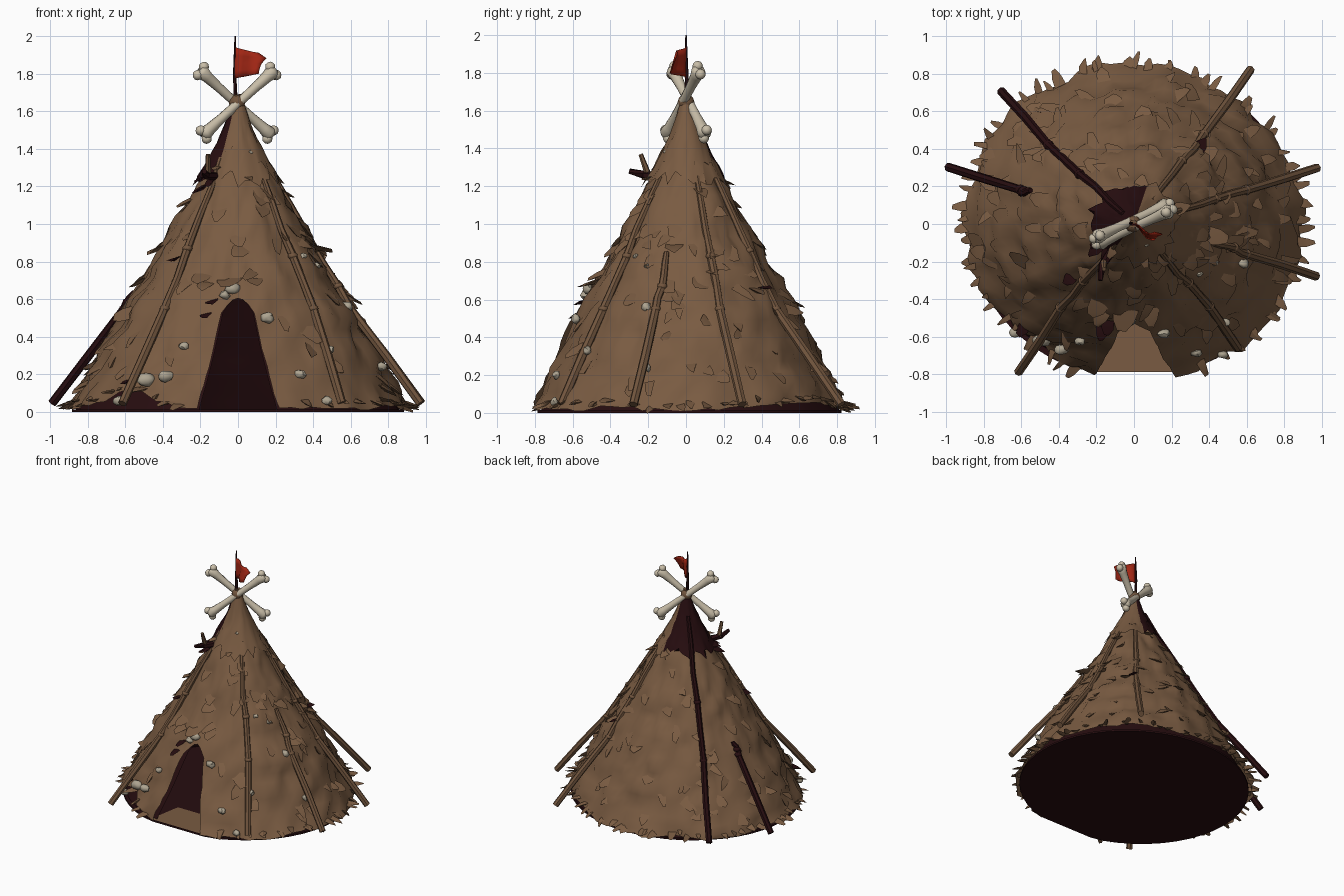
import bpy, bmesh, math, random
from mathutils import Vector, noise

random.seed(7)
cube = bpy.data.objects.get("Cube")
if cube:
    bpy.data.objects.remove(cube)


def material(name, rgb):
    m = bpy.data.materials.new(name)
    m.use_nodes = True
    m.diffuse_color = (*rgb, 1)
    bsdf = m.node_tree.nodes["Principled BSDF"]
    bsdf.inputs["Base Color"].default_value = (*rgb, 1)
    bsdf.inputs["Roughness"].default_value = 0.9
    return m


HIDE = material("brown_hide", (0.192, 0.105, 0.054))
WOOD = material("brown_wood", (0.165, 0.09, 0.047))
DARK = material("dark_maroon", (0.02, 0.004, 0.005))
BONE = material("pale_bone", (0.58, 0.51, 0.39))
CHIP = material("dull_bone", (0.42, 0.37, 0.28))
RED = material("red_cloth", (0.35, 0.019, 0.007))


def finish(name, bm, mats, angle=40):
    me = bpy.data.meshes.new(name)
    bmesh.ops.recalc_face_normals(bm, faces=bm.faces[:])
    bm.to_mesh(me)
    bm.free()
    for m in mats:
        me.materials.append(m)
    ob = bpy.data.objects.new(name, me)
    bpy.context.collection.objects.link(ob)
    bpy.ops.object.select_all(action="DESELECT")
    ob.select_set(True)
    bpy.context.view_layer.objects.active = ob
    bpy.ops.object.shade_smooth_by_angle(angle=math.radians(angle))
    return ob


# Tent outline: radius at each height
PROFILE = [(0, .88), (.2, .775), (.4, .67), (.6, .565), (.8, .44), (1, .33),
           (1.2, .215), (1.35, .13), (1.5, .06), (1.66, .015)]


def radius(z):
    for (z0, r0), (z1, r1) in zip(PROFILE, PROFILE[1:]):
        if z <= z1:
            return r0 + (r1 - r0) * (z - z0) / (z1 - z0)
    return PROFILE[-1][1]


def surf(a, z, out=0.0):
    r = radius(z) + out
    return Vector((r * 1.04 * math.cos(a), r * .97 * math.sin(a) + .012 * (1 - z / 1.66), z))


def hem_height(a):
    # the hem lifts off the ground in two places
    gap = sum(h * math.exp(-(((math.degrees(a) - c + 180) % 360 - 180) / w) ** 2)
              for c, w, h in [(228, 13, .1), (40, 18, .03)])
    return .015 + gap + .04 * abs(noise.noise((math.cos(a) * 3, math.sin(a) * 3, 1)))


def tube(bm, pts, radii, sides=8, mat=0):
    pts = [Vector(p) for p in pts]
    rings = []
    for i, p in enumerate(pts):
        d = (pts[min(i + 1, len(pts) - 1)] - pts[max(i - 1, 0)]).normalized()
        u = d.cross(Vector((0.3, 0.9, 0.1))).normalized()
        v = d.cross(u)
        rings.append([bm.verts.new(p + radii[i] * (u * math.cos(k * math.tau / sides)
                      + v * math.sin(k * math.tau / sides))) for k in range(sides)])
    faces = [bm.faces.new((r0[k], r0[(k + 1) % sides], r1[(k + 1) % sides], r1[k]))
             for r0, r1 in zip(rings, rings[1:]) for k in range(sides)]
    faces += [bm.faces.new(rings[0]), bm.faces.new(rings[-1])]
    for f in faces:
        f.material_index = mat


def ball(bm, co, size, mat=0):
    res = bmesh.ops.create_icosphere(bm, subdivisions=2, radius=1)
    for v in res["verts"]:
        v.co = Vector(co) + Vector((v.co.x * size[0], v.co.y * size[1], v.co.z * size[2]))
        for f in v.link_faces:
            f.material_index = mat


# Tent skin: a tapered wall with an arched doorway left open at the front
DOOR_COLS, WALL_COLS, ROWS, DOOR_TOP = 6, 84, 30, 0.62


def tent_skin(name, mat, out, bump, hem):
    bm = bmesh.new()
    total = DOOR_COLS + WALL_COLS
    grid = []
    for j in range(ROWS + 1):
        row = []
        zt = j / ROWS * 1.65
        half = .245 - .11 * min(zt / DOOR_TOP, 1)
        for i in range(total):
            z = zt
            if i <= DOOR_COLS:
                a = -half + 2 * half * i / DOOR_COLS
                if zt < DOOR_TOP:
                    z *= 1 - .13 * (2 * i / DOOR_COLS - 1) ** 2
            else:
                a = half + (math.tau - 2 * half) * (i - DOOR_COLS) / WALL_COLS
            a -= math.pi / 2
            low = hem * (hem_height(a) + random.uniform(-.01, .01))
            z = max(z, low + j * .001)
            p = surf(a, z)
            n = noise.noise(p * 7) * bump + noise.noise(p * 17) * bump * .8
            row.append(bm.verts.new(surf(a, z, out + n * min(1, 2.2 - z * 1.3))))
        grid.append(row)
    for j in range(ROWS):
        for i in range(total):
            if i < DOOR_COLS and (j + 1) / ROWS * 1.65 <= DOOR_TOP:
                continue
            k = (i + 1) % total
            bm.faces.new((grid[j][i], grid[j][k], grid[j + 1][k], grid[j + 1][i]))
    return finish(name, bm, [mat], 50)


tent_skin("hide_wall", HIDE, 0, .036, 1)
tent_skin("dark_lining", DARK, -.045, .006, 0)

# Dark floor with a straight edge at the doorway, and a brown door mat on it
bm = bmesh.new()
disc = bmesh.ops.create_circle(bm, cap_ends=True, segments=48, radius=.85)["verts"]
for v in disc:
    v.co = Vector((v.co.x * 1.04, max(v.co.y * .97, -.785), 0))
for g in bmesh.ops.extrude_face_region(bm, geom=bm.faces[:])["geom"]:
    if isinstance(g, bmesh.types.BMVert):
        g.co.z = .014
finish("floor", bm, [DARK], 30)
bm = bmesh.new()
bm.faces.new([bm.verts.new(p) for p in [(-.25, -.787, .018), (.25, -.787, .018), (.2, -.5, .018), (-.2, -.5, .018)]])
finish("door_mat", bm, [HIDE])

# Ragged top collar, dark round its back right side
bm = bmesh.new()
seg, rows = 40, 7
rings = []
for j in range(rows + 1):
    ring = []
    for i in range(seg):
        a = i * math.tau / seg
        low = 1.24 + random.uniform(-.05, .05)
        z = low + (1.64 - low) * j / rows
        ring.append(bm.verts.new(surf(a, z, .012 + .025 * (1 - j / rows) * random.random())))
    rings.append(ring)
for j in range(rows):
    for i in range(seg):
        k = (i + 1) % seg
        f = bm.faces.new((rings[j][i], rings[j][k], rings[j + 1][k], rings[j + 1][i]))
        f.material_index = int(75 < (i + .5) * 360 / seg < 236)
finish("top_collar", bm, [HIDE, DARK], 45)


# Torn hide flaps: wedges rooted in the wall with lifted tips
def flap(bm, a, z, w, l, lift, turn=0.0, mat=0):
    p = surf(a, z)
    down = (surf(a, z - .02) - p if z > .03 else p - surf(a, z + .02)).normalized()
    t = Vector((-math.sin(a), math.cos(a), 0))
    n = t.cross(down).normalized()
    if n.dot(p) < 0:
        n = -n
    d = down * math.cos(turn) + t * math.sin(turn)
    s = t * math.cos(turn) - down * math.sin(turn)
    r = random.uniform
    pts = [(-w, 0, -.012), (w, 0, -.012), (-w * .9, l * .5, lift * .45), (w * r(.6, 1), l * .55, lift * .5),
           (-w * r(.2, .6), l * r(.8, 1), lift), (w * r(0, .4), l, lift * r(.8, 1.1)),
           (0, l * .8, lift - .02), (0, l * .3, -.02)]
    verts = [bm.verts.new(p + s * x + d * y + n * h) for x, y, h in pts]
    for f in bmesh.ops.convex_hull(bm, input=verts)["geom"]:
        if isinstance(f, bmesh.types.BMFace):
            f.material_index = mat


def doorway(a, z):
    return z < .72 and abs((math.degrees(a) + 90 + 180) % 360 - 180) < 20


bm = bmesh.new()
for _ in range(120):
    z = 1.2 * (1 - math.sqrt(random.random())) + .14
    a = random.uniform(0, math.tau)
    if not doorway(a, z):
        flap(bm, a, z, random.uniform(.025, .055), random.uniform(.07, .14),
             random.uniform(.015, .04), random.uniform(-1, 1))
# Spikes round the hem
for i in range(70):
    a = (i + random.random()) * math.tau / 70
    if not doorway(a, 0):
        flap(bm, a, hem_height(a) + random.uniform(.02, .06), random.uniform(.015, .032),
             random.uniform(.05, .08), random.uniform(.025, .07), random.uniform(-.6, .6))
# Larger curled pieces on the sides, over the door and at the collar
for deg, z, w, l, lift in [(-10, .9, .05, .1, .08), (-95, .72, .07, .1, .06), (-80, .72, .05, .09, .05),
                           (-108, .7, .05, .1, .06), (-5, .66, .04, .14, .05), (85, .62, .05, .1, .04),
                           (185, .9, .05, .1, .05), (-125, 1.32, .03, .07, .06),
                           (80, 1.25, .04, .08, .05), (-75, 1.27, .03, .07, .05), (20, 1.2, .04, .1, .05)]:
    flap(bm, math.radians(deg), z, w, l, lift)
# Dark torn pieces
for deg, z, l in [(205, 1.28, .1), (212, 1.22, .1), (226, 1.27, .12), (222, .83, .06),
                  (-104, .6, .06), (-106, .53, .06), (225, .19, .08), (50, .68, .06)]:
    flap(bm, math.radians(deg), z, .035, l, .05, .3, 1)
finish("hide_flaps", bm, [HIDE, DARK], 60)

# Leaning poles: angle, foot reach, top height, colour
bm = bmesh.new()
for deg, reach, top, mat in [(53, 1.03, 1.32, 0), (17, 1.02, 1.25, 0), (-16, 1.01, .85, 0), (-50, .86, 1.25, 0),
                             (-128, 1.0, 1.35, 0), (135, 1.0, 1.5, 1), (163, 1.035, .64, 1)]:
    a = math.radians(deg)
    foot = Vector((reach * math.cos(a), reach * math.sin(a), .045))
    path = [foot, foot.lerp(surf(a, .55, .015), .5)]
    path += [surf(a + random.uniform(-.025, .025), .55 + (top - .55) * k / 5, .008 + .01 * mat) for k in range(6)]
    tube(bm, path, [.024, .025, .023, .021, .022, .019, .018, .014], 7, mat)
    for k in (2, 4):
        ball(bm, path[k], (.028, .028, .02), mat)
# Forked twig poking out below the collar
tube(bm, [(-.1, -.12, 1.25), (-.17, -.22, 1.26), (-.18, -.3, 1.28)], [.024, .022, .014], 6, 1)
tube(bm, [(-.16, -.2, 1.26), (-.16, -.24, 1.37)], [.018, .012], 6)
finish("poles", bm, [WOOD, DARK])

# Pale bone chips stuck in the hide
bm = bmesh.new()
for deg, z, s in [(-126, .17, .05), (-118, .19, .04), (-93, .655, .04), (-97, .62, .03), (-76, .5, .035),
                  (-66, .2, .03), (-50, .33, .032), (-113, .35, .03), (-22, .56, .035), (-17, .24, .03),
                  (-58, .06, .03), (-135, .06, .035), (-40, .83, .02), (-62, 1.38, .018), (-28, .78, .02)]:
    ball(bm, surf(math.radians(deg), z, .012), (s, s * .7, s * .75))
for v in bm.verts:
    v.co += Vector((random.uniform(-.005, .005) for _ in range(3)))
finish("bone_chips", bm, [CHIP], 60)

# Crossed bones at the peak, flared into two knuckles at each end
bm = bmesh.new()
flat = Vector((.91, .42, 0))
side = Vector((.42, -.91, 0))
centre = Vector((-.005, 0, 1.645))
for sign in (-1, 1):
    axis = (flat * sign * .77 + Vector((0, 0, .64))).normalized()
    across = axis.cross(side)
    c = centre + side * sign * .018
    steps = [-.275, -.255, -.215, -.13, 0, .13, .215, .255, .275]
    tube(bm, [c + axis * s for s in steps], [.028, .04, .032, .026, .024, .026, .032, .04, .028], 10)
    for end in (-1, 1):
        for k in (-1, 1):
            ball(bm, c + axis * end * .265 + across * k * .028, (.028, .028, .028))
finish("crossed_bones", bm, [BONE], 70)

# Lashing knot and flag staff
bm = bmesh.new()
ball(bm, centre, (.045, .045, .045))
tube(bm, [(.005, 0, 1.58), (-.004, 0, 1.69)], [.035, .022], 8)
finish("lashing", bm, [WOOD])
bm = bmesh.new()
tube(bm, [(-.01, 0, 1.6), (-.018, .004, 1.8), (-.015, 0, 2.0)], [.012, .009, .004], 6)
finish("flag_staff", bm, [DARK])

# Torn rippling flag
bm = bmesh.new()
cols, rows = 6, 4
tatter = [-.01, -.005, .005, .03, -.01]
grid = []
for i in range(cols + 1):
    u = i / cols
    wave = .014 * math.sin(u * 7)
    grid.append([bm.verts.new((-.015 + u * .135 + tatter[j] * u * u, -.09 * u + wave + .01 * j * u,
                               1.775 + .165 * j / rows * (1 - .35 * u) + .025 * u)) for j in range(rows + 1)])
for i in range(cols):
    for j in range(rows):
        bm.faces.new((grid[i][j], grid[i + 1][j], grid[i + 1][j + 1], grid[i][j + 1]))
flag = finish("flag", bm, [RED], 60)
solid = flag.modifiers.new("thickness", "SOLIDIFY")
solid.thickness = .006
